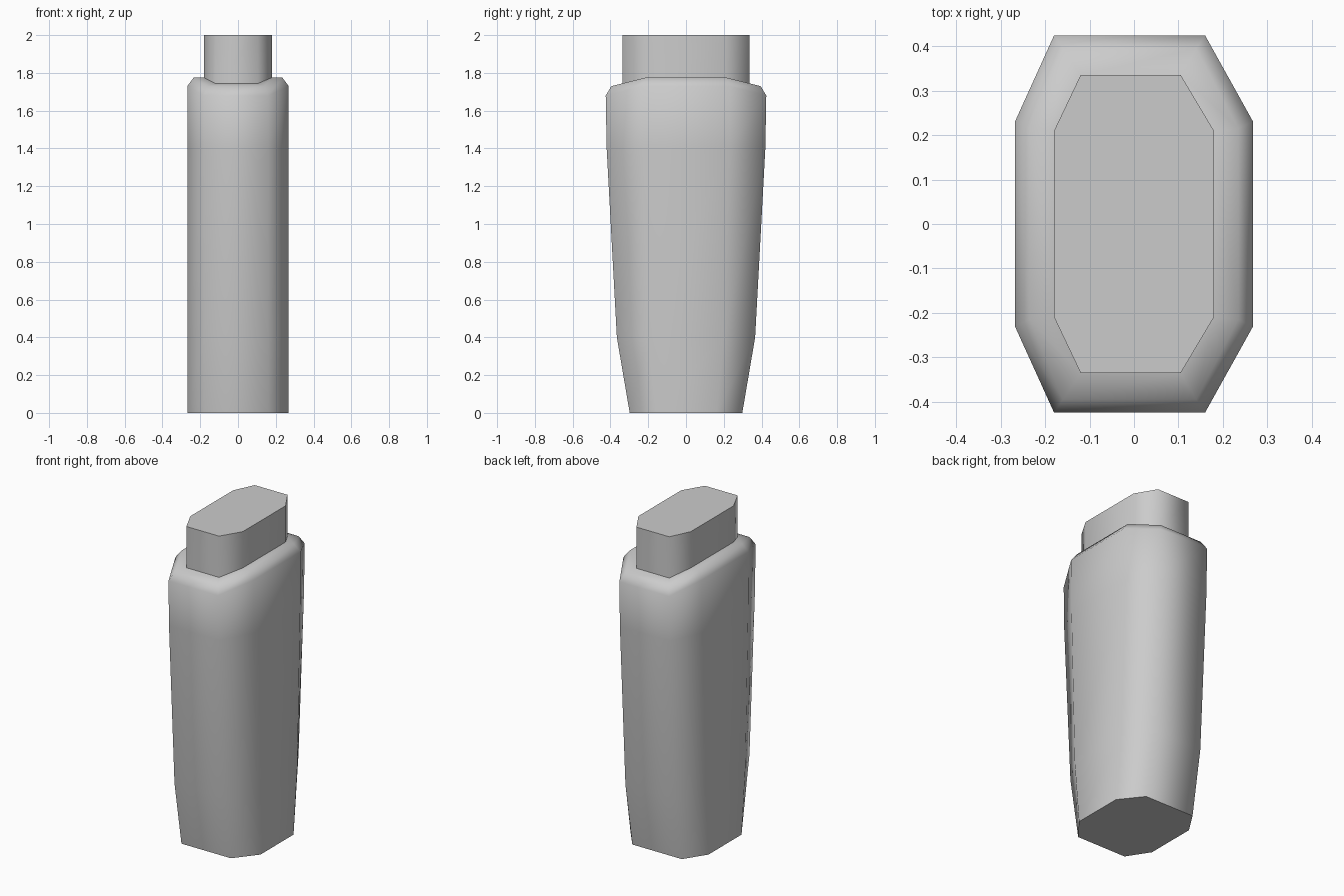
import bpy
import bmesh
from math import radians

cube = bpy.data.objects.get("Cube")
if cube:
    bpy.data.objects.remove(cube, do_unlink=True)

# One plain colour
grey = bpy.data.materials.new("plain_grey")
grey.use_nodes = True
colour = (0.6, 0.6, 0.6, 1)
grey.diffuse_color = colour
grey.node_tree.nodes["Principled BSDF"].inputs["Base Color"].default_value = colour


def octagon(bm, side_x, side_y, side_z, end_x, end_y, end_z):
    """Stretched octagon; the front and back edges may lie lower than the sides."""
    left, right = end_x
    points = [
        (left, -end_y, end_z), (right, -end_y, end_z),
        (side_x, -side_y, side_z), (side_x, side_y, side_z),
        (right, end_y, end_z), (left, end_y, end_z),
        (-side_x, side_y, side_z), (-side_x, -side_y, side_z),
    ]
    return [bm.verts.new(p) for p in points]


def loft(name, sections, cap_bottom=False, cap_top=False):
    bm = bmesh.new()
    rings = [octagon(bm, *s) for s in sections]
    for low, high in zip(rings, rings[1:]):
        for i in range(len(low)):
            j = (i + 1) % len(low)
            bm.faces.new((low[i], low[j], high[j], high[i]))
    if cap_bottom:
        bm.faces.new(rings[0][::-1])
    if cap_top:
        bm.faces.new(rings[-1])
    mesh = bpy.data.meshes.new(name)
    bm.to_mesh(mesh)
    bm.free()
    mesh.materials.append(grey)
    obj = bpy.data.objects.new(name, mesh)
    bpy.context.collection.objects.link(obj)
    bpy.ops.object.select_all(action="DESELECT")
    obj.select_set(True)
    bpy.context.view_layer.objects.active = obj
    bpy.ops.object.shade_smooth_by_angle(angle=radians(72))
    return obj


wide = (-0.18, 0.16)
rim = (-0.16, 0.14)
narrow = (-0.12, 0.105)

# Tapered body with a chamfered, sloping shoulder
loft("bottle_body", [
    (0.268, 0.162, 0, wide, 0.298, 0),
    (0.268, 0.199, 0.4, wide, 0.366, 0.4),
    (0.268, 0.228, 1.4, wide, 0.42, 1.4),
    (0.268, 0.231, 1.73, wide, 0.425, 1.68),
    (0.235, 0.215, 1.775, rim, 0.395, 1.73),
    (0.18, 0.21, 1.775, narrow, 0.336, 1.744),
], cap_bottom=True)

# Straight cap rising from the shoulder
loft("bottle_cap", [
    (0.18, 0.21, 1.775, narrow, 0.336, 1.744),
    (0.18, 0.21, 2, narrow, 0.336, 2),
], cap_top=True)
